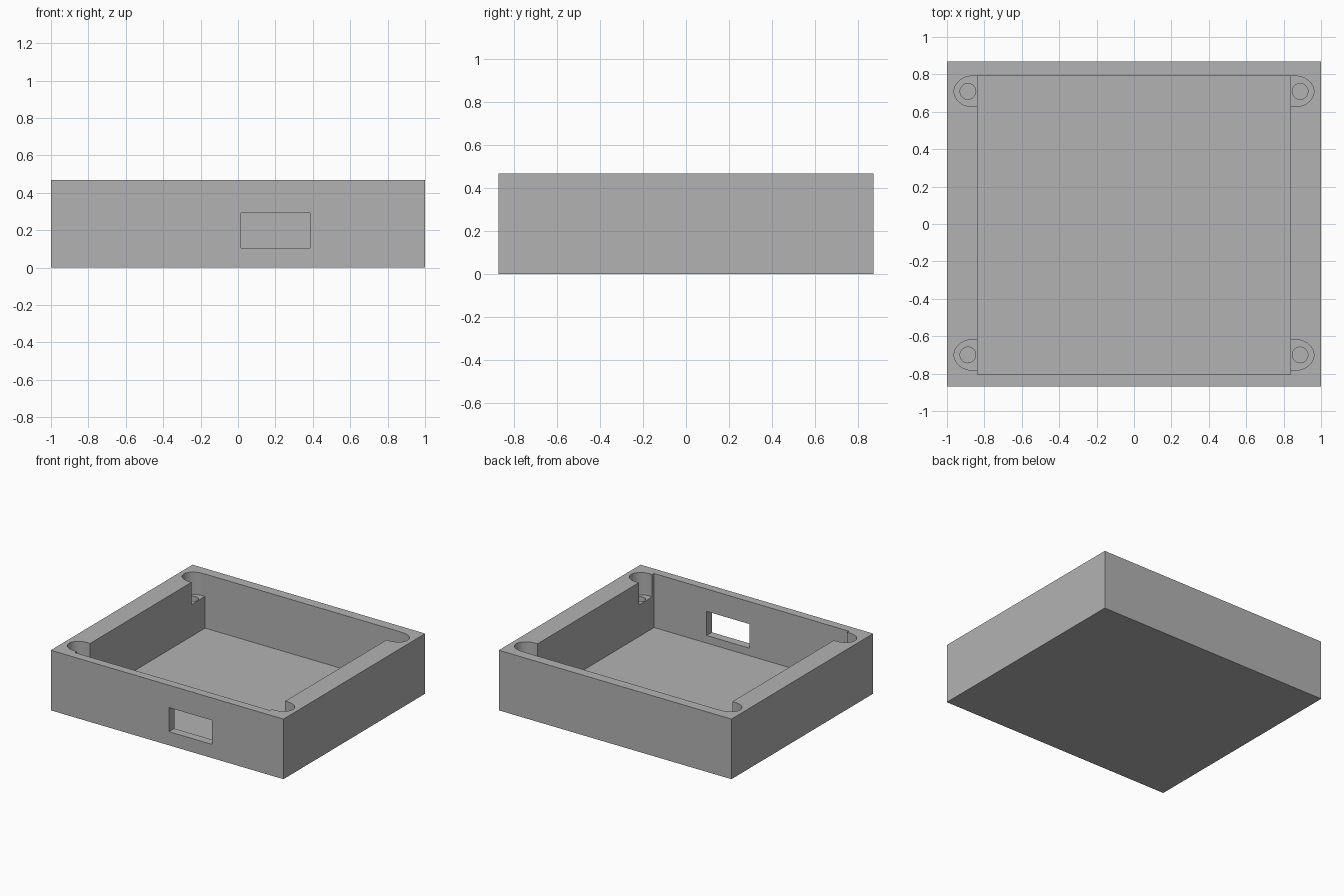
import bpy
import bmesh
import math
from mathutils import Matrix, Vector

cube = bpy.data.objects.get("Cube")
if cube:
    bpy.data.objects.remove(cube, do_unlink=True)

HEIGHT = 0.467
FLOOR = 0.047
LEDGE = 0.294
HOLE_BOTTOM = 0.1
ABOVE = 0.6

grey = bpy.data.materials.new("plain grey")
grey.use_nodes = True
colour = (0.45, 0.45, 0.45, 1)
grey.diffuse_color = colour
grey.node_tree.nodes["Principled BSDF"].inputs["Base Color"].default_value = colour


def finish(name, bm):
    bmesh.ops.recalc_face_normals(bm, faces=bm.faces)
    mesh = bpy.data.meshes.new(name)
    bm.to_mesh(mesh)
    bm.free()
    mesh.materials.append(grey)
    ob = bpy.data.objects.new(name, mesh)
    bpy.context.scene.collection.objects.link(ob)
    return ob


def box(name, low, high):
    low, high = Vector(low), Vector(high)
    bm = bmesh.new()
    place = Matrix.Translation((low + high) / 2) @ Matrix.Diagonal((*(high - low), 1))
    bmesh.ops.create_cube(bm, size=1, matrix=place)
    return finish(name, bm)


def prism(name, outline, bottom, top):
    bm = bmesh.new()
    face = bm.faces.new([bm.verts.new((x, y, bottom)) for x, y in outline])
    made = bmesh.ops.extrude_face_region(bm, geom=[face])["geom"]
    moved = [v for v in made if isinstance(v, bmesh.types.BMVert)]
    bmesh.ops.translate(bm, verts=moved, vec=(0, 0, top - bottom))
    return finish(name, bm)


def cut(target, cutter):
    cutter.hide_render = True
    mod = target.modifiers.new("cut", "BOOLEAN")
    mod.operation = "DIFFERENCE"
    mod.solver = "EXACT"
    mod.object = cutter
    bpy.context.view_layer.objects.active = target
    bpy.ops.object.modifier_apply(modifier=mod.name)
    bpy.data.objects.remove(cutter, do_unlink=True)


# Open tray with its main cavity and the front port
tray = box("enclosure_tray", (-1, -0.87, 0), (1, 0.87, HEIGHT))
cut(tray, box("cavity", (-0.838, -0.805, FLOOR), (0.838, 0.793, ABOVE)))
cut(tray, box("front_port", (0.016, -1, 0.106), (0.386, -0.7, 0.293)))

# Rounded corner pockets with blind screw holes in their ledges
for side in (-1, 1):
    for y in (-0.7, 0.709):
        outline = [(side * 0.8, y - 0.082)]
        for i in range(25):
            a = math.pi * (i / 24 - 0.5)
            outline.append((side * (0.862 + 0.1 * math.cos(a)), y + 0.082 * math.sin(a)))
        outline.append((side * 0.8, y + 0.082))
        cut(tray, prism("pocket", outline, LEDGE, ABOVE))
        ring = [(side * 0.888 + 0.042 * math.cos(math.tau * i / 32),
                 y + 0.042 * math.sin(math.tau * i / 32)) for i in range(32)]
        cut(tray, prism("screw_hole", ring, HOLE_BOTTOM, ABOVE))

# Smooth round walls, sharp edges elsewhere
bpy.ops.object.select_all(action="DESELECT")
tray.select_set(True)
bpy.context.view_layer.objects.active = tray
bpy.ops.object.shade_smooth_by_angle(angle=math.radians(30))
